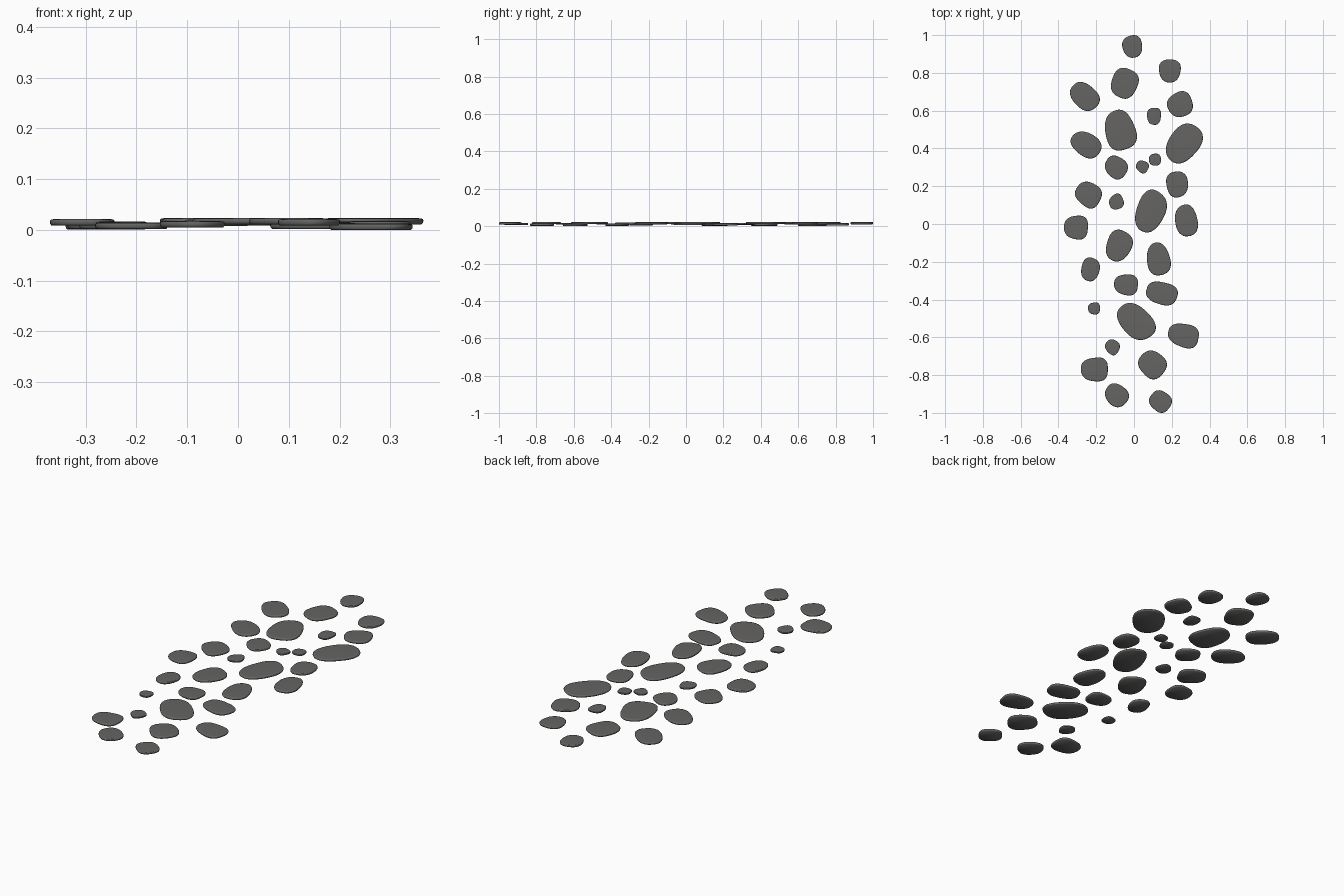
import bpy
import bmesh
import math
import random

random.seed(4)

# One dark stone colour
stone = bpy.data.materials.new("dark_grey_stone")
stone.diffuse_color = (0.13, 0.128, 0.125, 1)

# Stones, in hundredths of a unit: x, y, width, depth, tilt of long axis, elongation, base height
BACK_STONES = [
    (-1, 94, 10.6, 12, 100, 1.1, 1.0),
    (19, 81, 11.6, 12.2, 85, 1.05, 0.4),
    (-4.8, 74.5, 14.8, 16.4, 65, 1.1, 1.0),
    (-26, 67.5, 15.9, 15.4, -40, 1.35, 0.1),
    (24.3, 63.5, 13.8, 13.8, 20, 1.05, 1.0),
    (-6.9, 49.7, 17, 21.7, -75, 1.3, 1.1),
    (26.7, 42.6, 19.6, 21.2, 48, 1.4, 1.1),
    (-25.4, 41.8, 16.4, 14.3, -35, 1.35, 0.2),
    (-9.3, 29.9, 12.2, 12.7, -30, 1.15, 0.6),
    (22.8, 20.9, 11.6, 13.8, 95, 1.15, 0.4),
]
MIDDLE_STONES = [
    (-24.1, 15.3, 14.3, 14.3, -30, 1.15, 0.2),
    (9, 6.9, 16.9, 22.8, 65, 1.4, 1.1),
    (27.8, 1.9, 12.2, 16.9, -80, 1.4, 0.5),
    (-30.7, -1.9, 12.7, 12.7, 0, 1.1, 0.9),
    (-7.7, -11.4, 14.3, 16.9, 60, 1.2, 1.1),
    (13.2, -18.5, 12.7, 17.5, -80, 1.4, 1.0),
    (-23, -24, 10, 12.7, 75, 1.15, 0.4),
    (-4.2, -32.3, 12.7, 11.1, -8, 1.15, 0.8),
    (14.8, -36.8, 16.9, 12.7, -15, 1.4, 0.2),
]
FRONT_STONES = [
    (1.3, -51.6, 20.6, 19.6, -48, 1.45, 1.1),
    (26.2, -59.3, 16.4, 13.2, -15, 1.4, 0.0),
    (-21, -77, 14.3, 12.7, 0, 1.1, 0.2),
    (9.8, -74.6, 15.3, 15.3, -45, 1.1, 1.1),
    (-9, -90.7, 12.7, 12.7, -40, 1.15, 0.5),
    (14, -94, 12.2, 12, -35, 1.1, 0.9),
]
PEBBLES = [
    (10.6, 57, 7.4, 9, 90, 1.1, 0.8),
    (4.5, 30.2, 6.9, 6.9, -30, 1.1, 0.9),
    (11.1, 34.1, 6.4, 6.4, 0, 1.05, 0.9),
    (-9.3, 11.9, 7.9, 8.5, 20, 1.1, 0.8),
    (-21.2, -44.7, 6.4, 6.4, 0, 1.05, 0.8),
    (-11.4, -65.3, 7.9, 8.5, -30, 1.1, 0.8),
]

# Side profile from underside to top: (outline scale, height fraction)
PROFILE = [(0.96, 0.0), (0.99, 0.2), (1.0, 0.45), (1.0, 0.7),
           (0.985, 0.88), (0.95, 0.97), (0.88, 1.0)]
SIDES = 40


def outline(width, depth, tilt, stretch):
    """Rounded, slightly egg-shaped outline fitted to a width and depth."""
    t = math.radians(tilt)
    phase3, phase4 = random.uniform(0, 6.28), random.uniform(0, 6.28)
    pts = []
    for i in range(SIDES):
        a = 2 * math.pi * i / SIDES
        c, s = math.cos(a), math.sin(a)
        r = (abs(c) ** 2.5 + abs(s) ** 2.5) ** (-1 / 2.5)
        r *= 1 + 0.015 * math.cos(3 * a + phase3) + 0.01 * math.cos(4 * a + phase4)
        x, y = r * c * stretch, r * s * (1 + 0.1 * c)
        pts.append((x * math.cos(t) - y * math.sin(t), x * math.sin(t) + y * math.cos(t)))
    xs, ys = [p[0] for p in pts], [p[1] for p in pts]
    kx, ky = width / (max(xs) - min(xs)), depth / (max(ys) - min(ys))
    mx, my = (max(xs) + min(xs)) / 2, (max(ys) + min(ys)) / 2
    return [((x - mx) * kx, (y - my) * ky) for x, y in pts]


def make_stone(name, x, y, width, depth, tilt, stretch, base, thick):
    pts = outline(width / 100, depth / 100, tilt, stretch)
    bm = bmesh.new()
    rings = [[bm.verts.new((px * k, py * k, h * thick)) for px, py in pts] for k, h in PROFILE]
    for low, high in zip(rings, rings[1:]):
        for i in range(SIDES):
            j = (i + 1) % SIDES
            bm.faces.new((low[i], low[j], high[j], high[i]))
    # Flat underside and top
    bm.faces.new(rings[0][::-1])
    bm.faces.new(rings[-1])
    for f in bm.faces:
        f.smooth = True
    mesh = bpy.data.meshes.new(name)
    bm.to_mesh(mesh)
    bm.free()
    mesh.materials.append(stone)
    ob = bpy.data.objects.new(name, mesh)
    ob.location = (x / 100, y / 100, base / 100)
    bpy.context.collection.objects.link(ob)


# Lay the path
for label, group, thick in (("back_stone", BACK_STONES, 0.012),
                            ("middle_stone", MIDDLE_STONES, 0.012),
                            ("front_stone", FRONT_STONES, 0.012),
                            ("pebble", PEBBLES, 0.008)):
    for n, spec in enumerate(group, 1):
        make_stone(f"{label}_{n}", *spec, thick)
